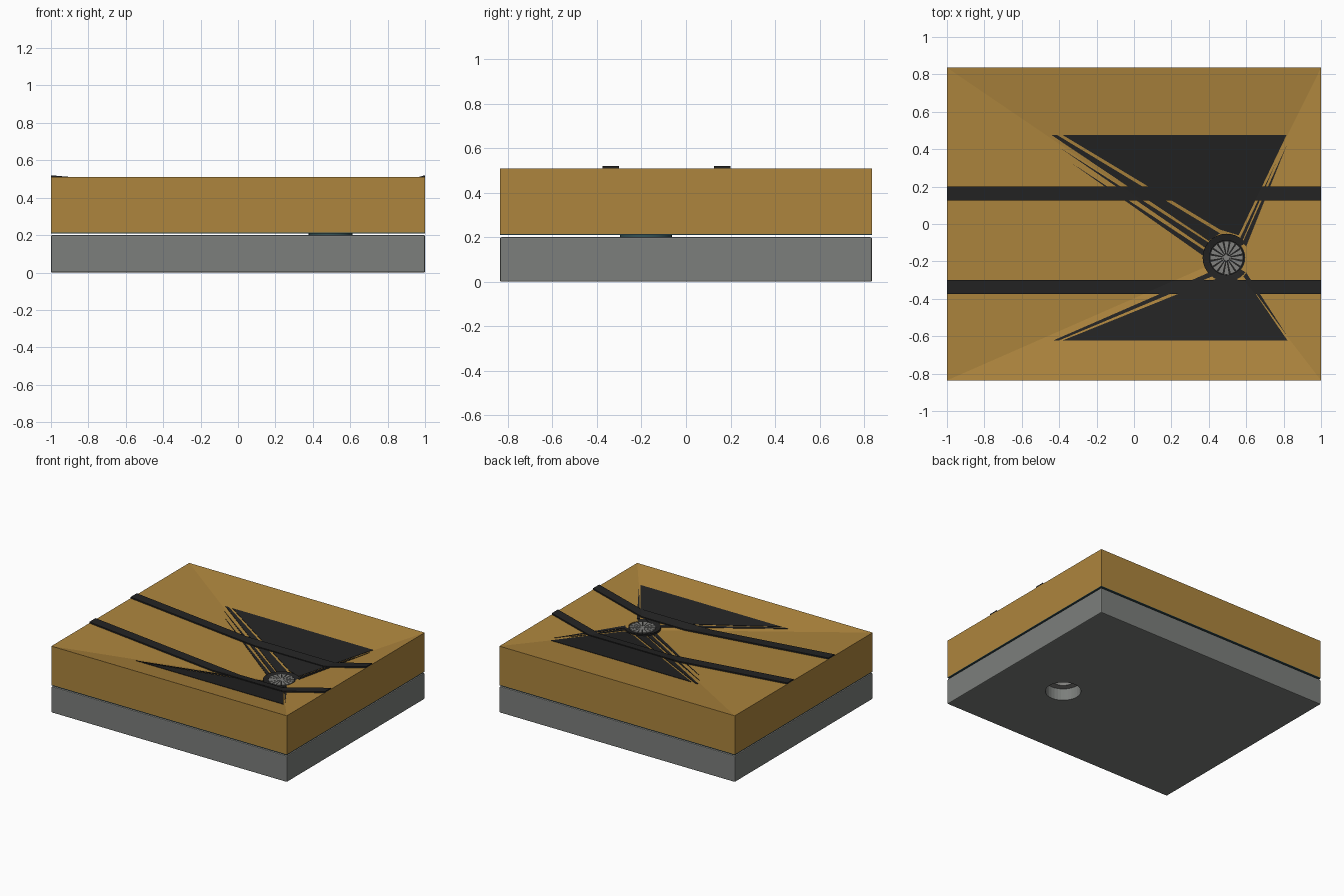
import bpy, bmesh, math

if "Cube" in bpy.data.objects:
    bpy.data.objects.remove(bpy.data.objects["Cube"])

DX, DY = 0.495, -0.18          # drain centre
HX, HY = 1.0, 0.836            # half sizes of the floor
RIM, DEPTH = 0.51, 0.13        # mortar edge height and fall to the drain
LOW = RIM - DEPTH


def material(name, rgb):
    m = bpy.data.materials.new(name)
    m.diffuse_color = (*rgb, 1)
    m.use_nodes = True
    m.node_tree.nodes["Principled BSDF"].inputs["Base Color"].default_value = m.diffuse_color
    return m


TAN = material("tan mortar", (0.42, 0.235, 0.047))
GREY = material("concrete grey", (0.20, 0.21, 0.20))
BLACK = material("black", (0.017, 0.017, 0.017))
TEAL = material("dark teal", (0.035, 0.085, 0.095))
STEEL = material("drain grey", (0.22, 0.22, 0.21))


def surf(x, y):
    """Height of the four-way sloped top."""
    tx = (x - DX) / (HX - DX) if x > DX else (DX - x) / (HX + DX)
    ty = (y - DY) / (HY - DY) if y > DY else (DY - y) / (HY + DY)
    return LOW + DEPTH * max(tx, ty)


def finish(name, bm, mat):
    bmesh.ops.recalc_face_normals(bm, faces=bm.faces[:])
    me = bpy.data.meshes.new(name)
    bm.to_mesh(me)
    bm.free()
    ob = bpy.data.objects.new(name, me)
    bpy.context.collection.objects.link(ob)
    me.materials.append(mat)
    return ob


def box(name, z0, z1, mat, bevel=0):
    bm = bmesh.new()
    bmesh.ops.create_cube(bm, size=1)
    for v in bm.verts:
        v.co = (v.co.x * 2 * HX, v.co.y * 2 * HY, z0 + (v.co.z + 0.5) * (z1 - z0))
    if bevel:
        bmesh.ops.bevel(bm, geom=bm.edges[:], offset=bevel, segments=2,
                        affect='EDGES', profile=0.5)
    return finish(name, bm, mat)


def lathe(name, profile, mat, n=32):
    """Closed profile of (radius, z) turned about the drain axis."""
    bm = bmesh.new()
    rings = [[bm.verts.new((DX + r * math.cos(2 * math.pi * i / n),
                            DY + r * math.sin(2 * math.pi * i / n), z))
              for i in range(n)] for r, z in profile]
    for k in range(len(rings)):
        a, b = rings[k], rings[(k + 1) % len(rings)]
        for i in range(n):
            j = (i + 1) % n
            bm.faces.new((a[i], a[j], b[j], b[i]))
    ob = finish(name, bm, mat)
    for p in ob.data.polygons:
        p.use_smooth = True
    ob.data.set_sharp_from_angle(angle=math.radians(35))
    return ob


def cut_round(ob, radius):
    """Bore a vertical hole through a part at the drain."""
    bm = bmesh.new()
    bmesh.ops.create_cone(bm, cap_ends=True, segments=32, radius1=radius,
                          radius2=radius, depth=3)
    bmesh.ops.translate(bm, verts=bm.verts, vec=(DX, DY, 0))
    cutter = finish(ob.name + "_cutter", bm, GREY)
    cutter.hide_render = True
    cutter.hide_set(True)
    mod = ob.modifiers.new("drain hole", 'BOOLEAN')
    mod.operation = 'DIFFERENCE'
    mod.solver = 'EXACT'
    mod.object = cutter


def slab_from(name, polys, lo, hi, mat):
    """Thin plates lying on the sloped top, from lists of (x, y)."""
    bm = bmesh.new()
    for pts in polys:
        bot = [bm.verts.new((x, y, surf(x, y) + lo)) for x, y in pts]
        top = [bm.verts.new((x, y, surf(x, y) + hi)) for x, y in pts]
        bm.faces.new(bot[::-1])
        bm.faces.new(top)
        for i in range(len(pts)):
            j = (i + 1) % len(pts)
            bm.faces.new((bot[i], bot[j], top[j], top[i]))
    bmesh.ops.remove_doubles(bm, verts=bm.verts[:], dist=1e-5)
    return finish(name, bm, mat)


# Concrete base and waterproof sheet with a narrow gap between them
cut_round(box("concrete_base", 0.0, 0.2, GREY, 0.006), 0.125)
cut_round(box("waterproof_sheet", 0.209, 0.214, TEAL), 0.1)

# Mortar bed with four slopes falling to the drain
bm = bmesh.new()
corners = [(-HX, -HY), (HX, -HY), (HX, HY), (-HX, HY)]
low = [bm.verts.new((x, y, 0.214)) for x, y in corners]
rim = [bm.verts.new((x, y, RIM)) for x, y in corners]
centre = bm.verts.new((DX, DY, LOW))
bm.faces.new(low[::-1])
for i in range(4):
    j = (i + 1) % 4
    bm.faces.new((low[i], low[j], rim[j], rim[i]))
    bm.faces.new((rim[i], rim[j], centre))
cut_round(finish("mortar_bed", bm, TAN), 0.1)

# Two cross strips that bend at the valleys between slopes
strips = []
for y0, y1 in ((0.125, 0.2), (-0.375, -0.3)):
    rows = []
    for y in (y0, y1):
        t = (y - DY) / (HY - DY) if y > DY else (DY - y) / (HY + DY)
        rows.append([-HX, DX - t * (HX + DX), DX + t * (HX - DX), HX])
    for k in range(3):
        strips.append([(rows[0][k], y0), (rows[0][k + 1], y0),
                       (rows[1][k + 1], y1), (rows[1][k], y1)])
slab_from("cross_strips", strips, 0.0, 0.01, BLACK)

# Dark patches fanning out from the drain
slab_from("dark_patches", [
    [(-0.38, 0.475), (0.46, -0.03), (0.56, -0.06), (0.815, 0.475)],
    [(-0.44, 0.475), (0.40, -0.09), (0.46, -0.05), (-0.41, 0.475)],
    [(-0.40, 0.41), (0.385, -0.13), (0.40, -0.10)],
    [(-0.34, 0.33), (0.37, -0.17), (0.385, -0.145)],
    [(0.82, 0.43), (0.58, -0.10), (0.60, -0.12)],
    [(0.76, 0.33), (0.565, -0.08), (0.58, -0.09)],
    [(-0.38, -0.622), (0.82, -0.622), (0.62, -0.33), (0.50, -0.27), (0.42, -0.30)],
    [(-0.43, -0.622), (-0.40, -0.622), (0.43, -0.275), (0.40, -0.26)],
    [(0.82, -0.60), (0.60, -0.26), (0.585, -0.28)],
], 0.0, 0.003, BLACK)

# Drain: collar, flange in the gap, and pipe body
lathe("drain_collar", [(0.092, LOW - 0.01), (0.128, LOW - 0.01),
                       (0.128, LOW + 0.026), (0.092, LOW + 0.018)], BLACK)
lathe("drain_flange", [(0.09, 0.196), (0.117, 0.196), (0.117, 0.213), (0.09, 0.213)], TEAL)
lathe("drain_pipe", [(0.075, 0.09), (0.124, 0.09), (0.124, 0.2), (0.099, 0.2),
                     (0.099, LOW + 0.005), (0.085, LOW + 0.005), (0.085, 0.15),
                     (0.075, 0.15)], STEEL)

# Grate: dark plate below radial bars and a hub
lathe("grate_plate", [(0.001, LOW), (0.092, LOW), (0.092, LOW + 0.008),
                      (0.001, LOW + 0.008)], BLACK)
bm = bmesh.new()
N = 16
for i in range(N):
    a, w = 2 * math.pi * i / N, 0.82 * math.pi / N
    quad = [(0.014, a - w), (0.09, a - w), (0.09, a + w), (0.014, a + w)]
    rows = [[bm.verts.new((DX + r * math.cos(t), DY + r * math.sin(t), z))
             for r, t in quad] for z in (LOW + 0.006, LOW + 0.022)]
    bm.faces.new(rows[0][::-1])
    bm.faces.new(rows[1])
    for k in range(4):
        m = (k + 1) % 4
        bm.faces.new((rows[0][k], rows[0][m], rows[1][m], rows[1][k]))
finish("grate_bars", bm, STEEL)
lathe("grate_hub", [(0.001, LOW + 0.006), (0.016, LOW + 0.006),
                    (0.016, LOW + 0.023), (0.001, LOW + 0.023)], STEEL, 16)
